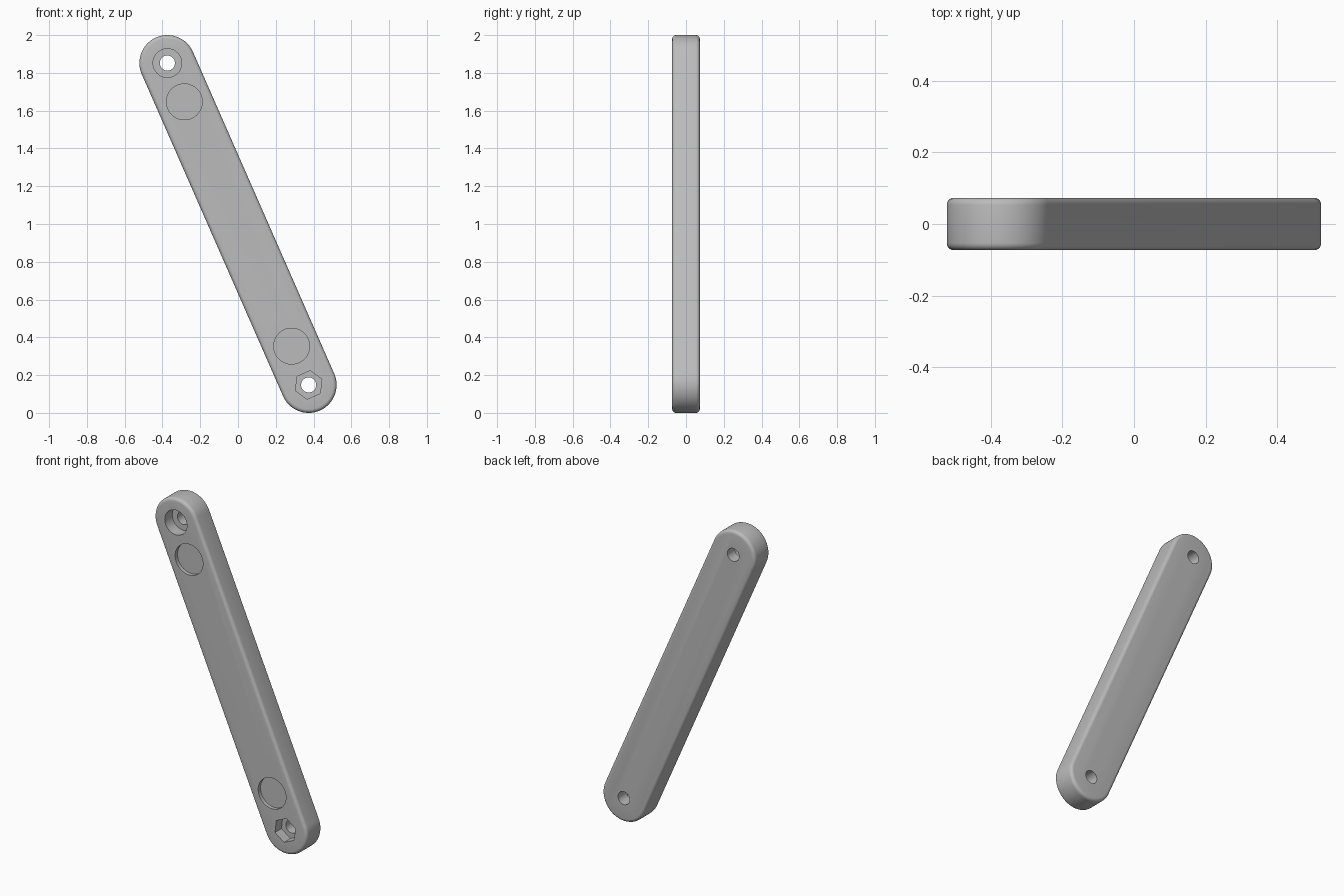
import bpy, bmesh
from math import sin, cos, pi, atan2
from mathutils import Vector, Matrix

cube = bpy.data.objects.get("Cube")
if cube:
    bpy.data.objects.remove(cube, do_unlink=True)

RADIUS, HALF_DEPTH, FILLET = 0.148, 0.073, 0.02
TOP = Vector((-0.374, 0, 1.852))
BOTTOM = Vector((0.374, 0, 0.148))
AXIS = (TOP - BOTTOM).normalized()
TILT = atan2(AXIS.z, AXIS.x)

grey = bpy.data.materials.new("light grey")
grey.use_nodes = True
colour = (0.5, 0.5, 0.5, 1)
grey.diffuse_color = colour
grey.node_tree.nodes["Principled BSDF"].inputs["Base Color"].default_value = colour


def arc(centre, radius, start, sweep, steps):
    """Points on an arc in the front plane."""
    return [centre + radius * Vector((cos(start + sweep * i / steps), 0, sin(start + sweep * i / steps)))
            for i in range(steps + 1)]


def prism(name, outline, front, back, fillet=0):
    """Extrude an outline from front to back, optionally rounding both rims."""
    bm = bmesh.new()
    face = bm.faces.new([bm.verts.new((p.x, front, p.z)) for p in outline])
    new = bmesh.ops.extrude_face_region(bm, geom=[face])["geom"]
    moved = [v for v in new if isinstance(v, bmesh.types.BMVert)]
    bmesh.ops.translate(bm, verts=moved, vec=(0, back - front, 0))
    bmesh.ops.recalc_face_normals(bm, faces=bm.faces)
    if fillet:
        rims = [e for e in bm.edges if abs(e.verts[0].co.y - e.verts[1].co.y) < 1e-5]
        bmesh.ops.bevel(bm, geom=rims, offset=fillet, segments=5, profile=0.5, affect='EDGES')
    mesh = bpy.data.meshes.new(name)
    bm.to_mesh(mesh)
    bm.free()
    mesh.materials.append(grey)
    obj = bpy.data.objects.new(name, mesh)
    bpy.context.collection.objects.link(obj)
    return obj


def cut(name, centre, radius, sides, front, back, start=0.0):
    """Subtract a round or polygonal pocket from the bar."""
    tool = prism(name, arc(centre, radius, start, 2 * pi, sides)[:-1], front, back)
    tool.hide_render = True
    mod = bar.modifiers.new(name, 'BOOLEAN')
    mod.operation, mod.solver, mod.object = 'DIFFERENCE', 'EXACT', tool
    bpy.ops.object.modifier_apply(modifier=mod.name)
    bpy.data.objects.remove(tool, do_unlink=True)


# Rounded bar
outline = arc(TOP, RADIUS, TILT - pi / 2, pi, 40) + arc(BOTTOM, RADIUS, TILT + pi / 2, pi, 40)
bar = prism("link_bar", outline, -HALF_DEPTH, HALF_DEPTH, FILLET)
bpy.ops.object.select_all(action='DESELECT')
bar.select_set(True)
bpy.context.view_layer.objects.active = bar

# Bolt holes, round bolt-head pocket and hexagonal nut pocket
for end in (TOP, BOTTOM):
    cut("bolt_hole", end, 0.04, 40, -0.2, 0.2)
cut("bolt_head_pocket", TOP, 0.076, 48, -0.2, 0.0)
cut("nut_pocket", BOTTOM, 0.076, 6, -0.2, -0.01, TILT - pi / 2)

# Shallow disc recesses
for spot in (TOP - AXIS * 0.224, BOTTOM + AXIS * 0.224):
    cut("disc_recess", spot, 0.095, 56, -0.2, -0.05)

bpy.ops.object.shade_smooth_by_angle(angle=pi / 6)
